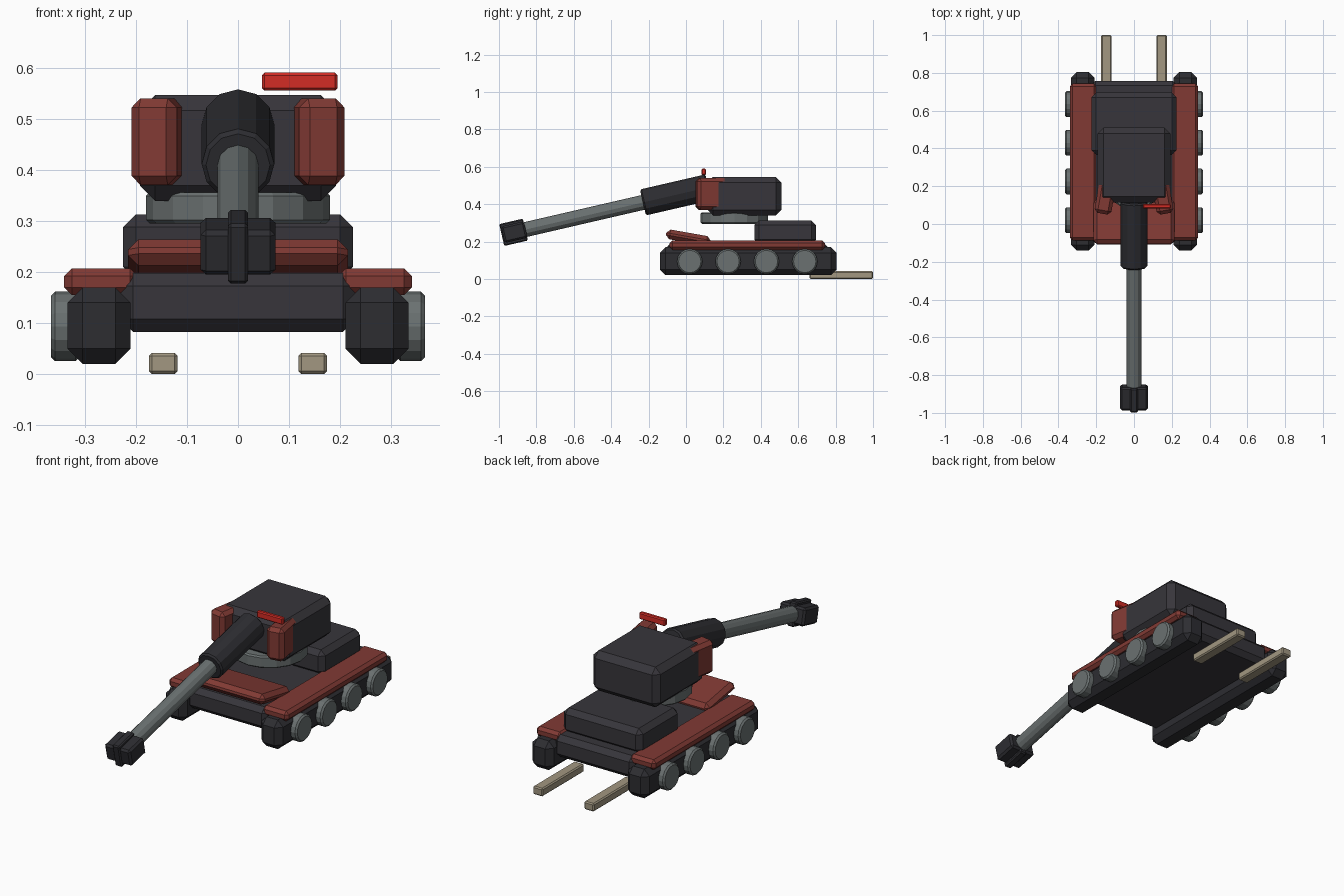
import bpy
import bmesh
from math import radians, tan
from mathutils import Matrix, Vector

cube = bpy.data.objects.get("Cube")
if cube:
    bpy.data.objects.remove(cube, do_unlink=True)


def material(name, rgb):
    m = bpy.data.materials.new(name)
    m.use_nodes = True
    m.diffuse_color = (*rgb, 1)
    m.node_tree.nodes["Principled BSDF"].inputs["Base Color"].default_value = (*rgb, 1)
    return m


CHARCOAL = material("charcoal", (0.038, 0.036, 0.043))
BLACK = material("dark rubber", (0.026, 0.026, 0.031))
RED = material("dull red", (0.22, 0.042, 0.034))
GREY = material("steel grey", (0.145, 0.165, 0.165))
TAN = material("khaki", (0.36, 0.31, 0.22))
SIGNAL = material("bright red", (0.65, 0.025, 0.018))


def finish(name, bm, bevel, mat, matrix):
    """Chamfer the hard edges, place the mesh and give it one colour."""
    sharp = [e for e in bm.edges if e.calc_face_angle(0) > radians(50)]
    bmesh.ops.bevel(bm, geom=sharp, offset=bevel, segments=1, affect='EDGES')
    bm.transform(matrix)
    bmesh.ops.recalc_face_normals(bm, faces=bm.faces)
    mesh = bpy.data.meshes.new(name)
    bm.to_mesh(mesh)
    bm.free()
    mesh.materials.append(mat)
    ob = bpy.data.objects.new(name, mesh)
    bpy.context.collection.objects.link(ob)
    return ob


def box(name, centre, size, bevel, mat, angle=0, axis='X'):
    bm = bmesh.new()
    bmesh.ops.create_cube(bm, size=1)
    bmesh.ops.scale(bm, vec=size, verts=bm.verts)
    place = Matrix.Translation(centre) @ Matrix.Rotation(radians(angle), 4, axis)
    return finish(name, bm, bevel, mat, place)


def span(name, low, high, bevel, mat):
    """Box given by its two opposite corners."""
    a, b = Vector(low), Vector(high)
    return box(name, (a + b) / 2, b - a, bevel, mat)


def cylinder(name, start, end, radius, sides, bevel, mat):
    a, b = Vector(start), Vector(end)
    bm = bmesh.new()
    bmesh.ops.create_cone(bm, cap_ends=True, segments=sides, radius1=radius,
                          radius2=radius, depth=(b - a).length)
    turn = (b - a).to_track_quat('Z', 'Y').to_matrix().to_4x4()
    return finish(name, bm, bevel, mat, Matrix.Translation((a + b) / 2) @ turn)


# Hull, sloped front plate and engine deck
span("hull", (-0.23, -0.10, 0.083), (0.23, 0.757, 0.198), 0.025, CHARCOAL)
box("front_plate", (0, 0.012, 0.221), (0.43, 0.24, 0.052), 0.02, RED, -10)
span("engine_deck", (-0.225, 0.365, 0.185), (0.225, 0.695, 0.313), 0.025, CHARCOAL)

# Running gear, fenders, rear bars and turret cheeks on both sides
for side, s in (("left", 1), ("right", -1)):
    box(f"{side}_track", (s * 0.272, 0.332, 0.095), (0.124, 0.944, 0.15), 0.03, BLACK)
    box(f"{side}_fender", (s * 0.268, 0.328, 0.181), (0.144, 0.83, 0.052), 0.015, RED)
    for i in range(4):
        y = 0.02 + i * 0.205
        cylinder(f"{side}_wheel_{i + 1}", (s * 0.31, y, 0.0935), (s * 0.366, y, 0.0935),
                 0.068, 16, 0.008, GREY)
    box(f"{side}_rear_bar", (s * 0.146, 0.83, 0.021), (0.056, 0.34, 0.042), 0.006, TAN)
    box(f"{side}_turret_cheek", (s * 0.145, 0.18, 0.455), (0.09, 0.255, 0.17),
        0.018, RED, s * 10, 'Z')

# Turret
cylinder("turret_ring", (0, 0.258, 0.295), (0, 0.258, 0.356), 0.18, 16, 0.007, GREY)
span("turret", (-0.192, 0.115, 0.339), (0.192, 0.51, 0.546), 0.03, CHARCOAL)
span("turret_marker", (0.047, 0.083, 0.555), (0.195, 0.106, 0.59), 0.005, SIGNAL)

# Gun, drooping towards the muzzle
DROOP = 13


def on_gun(y):
    return (0, y, 0.25 + (y + 0.92) * tan(radians(DROOP)))


cylinder("gun_sleeve", on_gun(0.12), on_gun(-0.23), 0.071, 12, 0.008, BLACK)
cylinder("gun_barrel", on_gun(-0.15), on_gun(-0.89), 0.04, 12, 0.004, GREY)
box("muzzle_brake", on_gun(-0.918), (0.146, 0.125, 0.09), 0.01, BLACK, DROOP)
box("muzzle_band", on_gun(-0.922), (0.04, 0.13, 0.12), 0.006, BLACK, DROOP)
